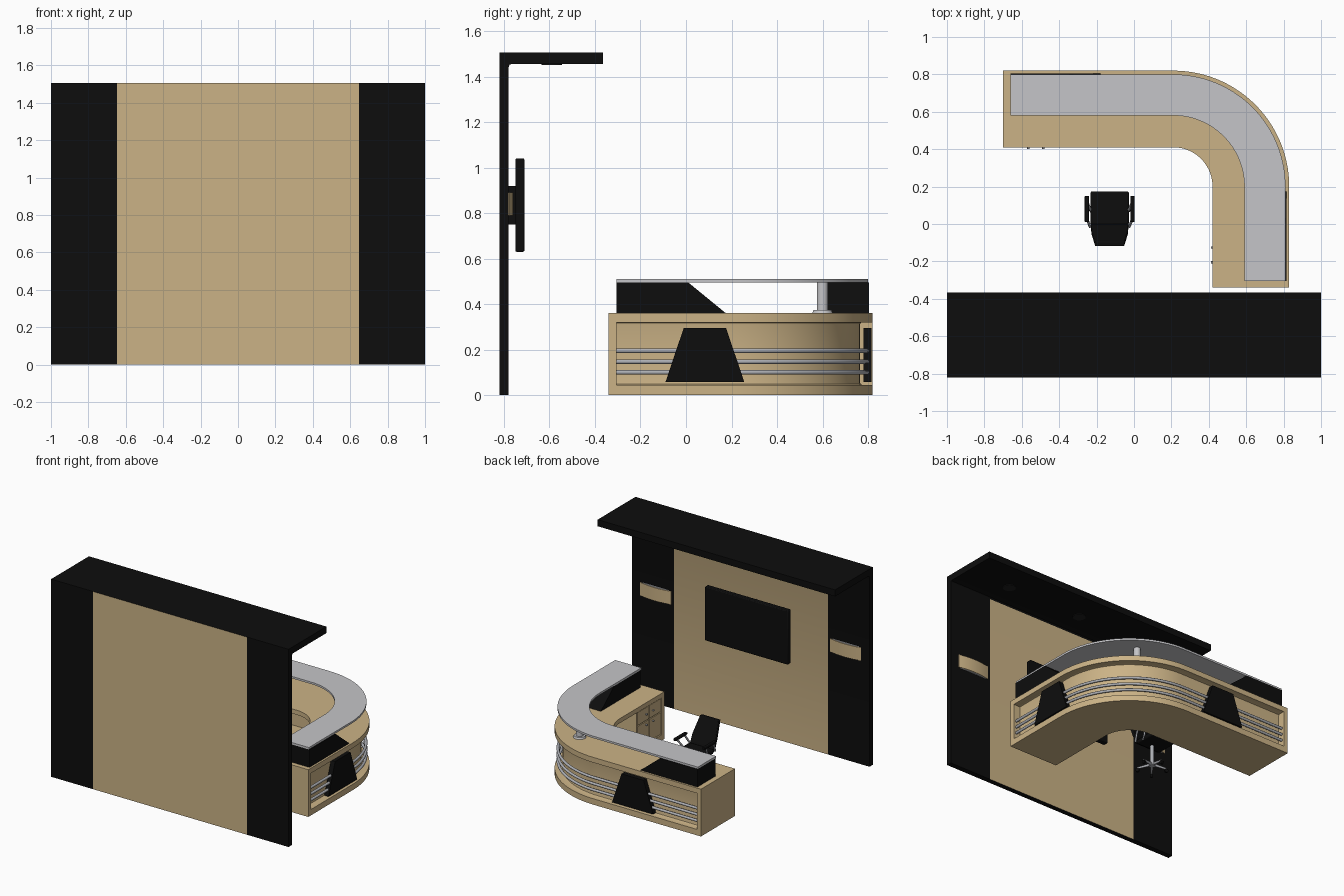
import bpy, bmesh, math
from mathutils import Vector

if "Cube" in bpy.data.objects:
    bpy.data.objects.remove(bpy.data.objects["Cube"])


def material(name, rgb):
    m = bpy.data.materials.new(name)
    m.diffuse_color = (*rgb, 1)
    m.use_nodes = True
    m.node_tree.nodes["Principled BSDF"].inputs["Base Color"].default_value = m.diffuse_color
    return m


BEIGE = material("beige wood", (0.60, 0.45, 0.24))
BLACK = material("black laminate", (0.004, 0.004, 0.004))
GREY = material("light grey", (0.56, 0.56, 0.58))
METAL = material("brushed metal", (0.42, 0.43, 0.46))
DARK = material("dark grey", (0.012, 0.012, 0.012))


def finish(name, bm, mats, bevel=0.0):
    bmesh.ops.recalc_face_normals(bm, faces=bm.faces)
    me = bpy.data.meshes.new(name)
    bm.to_mesh(me)
    bm.free()
    ob = bpy.data.objects.new(name, me)
    bpy.context.collection.objects.link(ob)
    for m in mats:
        me.materials.append(m)
    if bevel:
        mod = ob.modifiers.new("bevel", 'BEVEL')
        mod.width, mod.segments = bevel, 2
    bpy.ops.object.select_all(action='DESELECT')
    ob.select_set(True)
    bpy.context.view_layer.objects.active = ob
    bpy.ops.object.shade_smooth_by_angle(angle=math.radians(35))
    return ob


def loft(name, rings, mat, bevel=0.0, rule=None):
    """Skin closed rings of points and cap both ends."""
    bm = bmesh.new()
    vs = [[bm.verts.new(p) for p in r] for r in rings]
    n = len(rings[0])
    for a, b in zip(vs, vs[1:]):
        for i in range(n):
            j = (i + 1) % n
            bm.faces.new((a[i], a[j], b[j], b[i]))
    bm.faces.new(vs[0])
    bm.faces.new(vs[-1])
    mats = mat if isinstance(mat, list) else [mat]
    if rule:
        bm.normal_update()
        for f in bm.faces:
            f.material_index = rule(f)
    return finish(name, bm, mats, bevel)


def box(name, x0, x1, y0, y1, z0, z1, mat, bevel=0.0):
    ring = lambda z: [(x0, y0, z), (x1, y0, z), (x1, y1, z), (x0, y1, z)]
    return loft(name, [ring(z0), ring(z1)], mat, bevel)


def tube(name, a, b, r, mat, r2=None, n=20):
    a, b = Vector(a), Vector(b)
    q = (b - a).to_track_quat('Z', 'Y')
    circ = [(math.cos(2 * math.pi * i / n), math.sin(2 * math.pi * i / n)) for i in range(n)]
    ring = lambda p, s: [p + q @ Vector((c * s, d * s, 0)) for c, d in circ]
    return loft(name, [ring(a, r), ring(b, r2 or r)], mat)


# the desk follows an L path: left wing, quarter arc, right wing
CX, CY = 0.21, 0.20


def sweep(name, profile, x0, y1, mat, steps=28):
    path = [((x0, CY), (0, 1))]
    for i in range(steps + 1):
        t = math.pi / 2 * (1 - i / steps)
        path.append(((CX, CY), (math.cos(t), math.sin(t))))
    path.append(((CX, y1), (1, 0)))
    rings = [[(p[0] + n[0] * o, p[1] + n[1] * o, z) for o, z in profile] for p, n in path]
    return loft(name, rings, mat)


# wall and canopy: one L profile, middle faces beige
prof = [(-0.82, 0), (-0.82, 1.505), (-0.365, 1.505), (-0.365, 1.455),
        (-0.765, 1.455), (-0.775, 1.452), (-0.78, 1.44), (-0.78, 0)]


def wall_rule(f):
    c = f.calc_center_median()
    return 1 if abs(c.x) < 0.6 and abs(f.normal.y) > 0.9 and c.z < 1.4 else 0


loft("back_wall_and_canopy", [[(x, y, z) for y, z in prof] for x in (-1, -0.648, 0.648, 1)],
     [BLACK, BEIGE], rule=wall_rule)

# canopy spotlights
for i, x in enumerate((-0.63, 0, 0.63)):
    tube(f"canopy_spotlight_{i}", (x, -0.59, 1.456), (x, -0.59, 1.451), 0.045, DARK)

# wall screen
box("screen", -0.36, 0.34, -0.75, -0.71, 0.63, 1.04, BLACK, 0.006)
box("screen_mount", -0.11, 0.09, -0.785, -0.745, 0.75, 0.92, BLACK)


# curved wall lamps
def bow(cx, y, half, rise, n=12):
    return [(cx + half * t, y + rise * (1 - t * t)) for t in [-1 + 2 * i / n for i in range(n + 1)]]


for side, cx in (("left", -0.8), ("right", 0.8)):
    outer = bow(cx, -0.776, 0.13, 0.016)
    inner = bow(cx, -0.781, 0.13, 0.016)
    shade = outer + inner[::-1]
    loft(f"{side}_lamp_shade", [[(x, y, z) for x, y in shade] for z in (0.79, 0.89)], BEIGE)
    glow = bow(cx, -0.783, 0.125, 0.016)
    loft(f"{side}_lamp_light", [[(x, y, z) for x, y in glow] for z in (0.787, 0.893)], GREY)

# desk shell: floor, recessed front panel and work top in one profile
shell = [(0.21, 0), (0.62, 0), (0.62, 0.045), (0.575, 0.045), (0.567, 0.048), (0.565, 0.056),
         (0.565, 0.309), (0.567, 0.317), (0.575, 0.32), (0.62, 0.32), (0.62, 0.36),
         (0.21, 0.36), (0.21, 0.325), (0.55, 0.325), (0.55, 0.045), (0.21, 0.045)]
sweep("desk_shell", shell, -0.665, -0.305, BEIGE)
box("desk_left_end", -0.70, -0.665, 0.41, 0.82, 0, 0.36, BEIGE)
box("desk_right_end", 0.42, 0.83, -0.34, -0.305, 0, 0.36, BEIGE)

# three metal rails along the recess
for k, z in enumerate((0.10, 0.147, 0.195)):
    ring = [(0.597 + 0.01 * math.cos(a * math.pi / 6), z + 0.01 * math.sin(a * math.pi / 6))
            for a in range(12)]
    sweep(f"front_rail_{k}", ring, -0.665, -0.305, METAL)

# upper counter
sweep("upper_counter", [(0.38, 0.495), (0.60, 0.495), (0.60, 0.51), (0.38, 0.51)],
      -0.66, -0.305, GREY)
tube("counter_post", (0.475, 0.60, 0.36), (0.475, 0.60, 0.496), 0.025, GREY, n=32)
tube("counter_post_flange", (0.475, 0.60, 0.36), (0.475, 0.60, 0.374), 0.045, GREY, r2=0.04, n=32)

# black wedge supports under the counter ends, and black trapezoid plates on the front
wedge = [(0, 0.36), (0.48, 0.36), (0.315, 0.495), (0, 0.495)]
loft("left_counter_support", [[(-0.66 + s, y, z) for s, z in wedge] for y in (0.585, 0.805)], BLACK)
loft("right_counter_support", [[(x, -0.305 + s, z) for s, z in wedge] for x in (0.595, 0.815)], BLACK)
plate = [(-0.173, 0.058), (0.173, 0.058), (0.093, 0.295), (-0.093, 0.295)]
loft("left_front_plate", [[(-0.12 + s, y, z) for s, z in plate] for y in (0.78, 0.815)], BLACK)
loft("right_front_plate", [[(x, 0.083 + s, z) for s, z in plate] for x in (0.79, 0.825)], BLACK)


# drawer cabinets in both wings: s runs from the wing end, d inward from the inner edge
def cabinet(side, place):
    def part(name, s0, s1, d0, d1, z0, z1, mat):
        (xa, ya), (xb, yb) = place(s0, d0), place(s1, d1)
        box(f"{side}_{name}", min(xa, xb), max(xa, xb), min(ya, yb), max(ya, yb), z0, z1, mat)
    part("cabinet", 0.03, 0.32, 0.012, 0.345, 0.04, 0.33, BEIGE)
    for c, (s0, s1, knob) in enumerate(((0.036, 0.172, 0.135), (0.178, 0.315, 0.215))):
        for r, (z0, z1) in enumerate(((0.05, 0.215), (0.222, 0.32))):
            part(f"drawer_front_{c}_{r}", s0, s1, 0.004, 0.013, z0, z1, BEIGE)
            a, b = place(knob, -0.008), place(knob, 0.006)
            zk = 0.19 if r == 0 else 0.27
            tube(f"{side}_knob_{c}_{r}", (*a, zk), (*b, zk), 0.006, METAL, n=12)


cabinet("left", lambda s, d: (-0.70 + s, 0.41 + d))
cabinet("right", lambda s, d: (0.42 + d, -0.34 + s))

# office chair
HX, HY = -0.13, 0.04
box("chair_seat", HX - 0.103, HX + 0.103, -0.005, 0.175, 0.19, 0.225, BLACK, 0.01)


def back_ring(y, z, w):
    return [(HX - w, y, z), (HX + w, y, z), (HX + w, y + 0.025, z + 0.004), (HX - w, y + 0.025, z + 0.004)]


loft("chair_back", [back_ring(-0.02, 0.20, 0.10), back_ring(-0.055, 0.28, 0.098),
                    back_ring(-0.12, 0.40, 0.078)], BLACK, 0.004)
for side, s in (("left", -1), ("right", 1)):
    x = HX + s * 0.122
    box(f"chair_{side}_arm", x - 0.012, x + 0.012, 0.01, 0.15, 0.285, 0.302, BLACK, 0.004)
    tube(f"chair_{side}_arm_strut", (x, 0.03, 0.287), (HX + s * 0.105, -0.015, 0.21), 0.007, METAL)
    tube(f"chair_{side}_arm_brace", (x, 0.12, 0.287), (HX + s * 0.095, 0.06, 0.195), 0.007, METAL)
tube("chair_column", (HX, HY, 0.03), (HX, HY, 0.195), 0.014, METAL)
tube("chair_hub", (HX, HY, 0.03), (HX, HY, 0.06), 0.022, METAL)
for i in range(5):
    a = 2 * math.pi * i / 5 + 0.3
    tx, ty = HX + 0.105 * math.cos(a), HY + 0.105 * math.sin(a)
    tube(f"chair_leg_{i}", (HX, HY, 0.045), (tx, ty, 0.03), 0.011, METAL, r2=0.007, n=12)
    ox, oy = -0.008 * math.sin(a), 0.008 * math.cos(a)
    tube(f"chair_caster_{i}", (tx - ox, ty - oy, 0.014), (tx + ox, ty + oy, 0.014), 0.014, BLACK, n=16)
